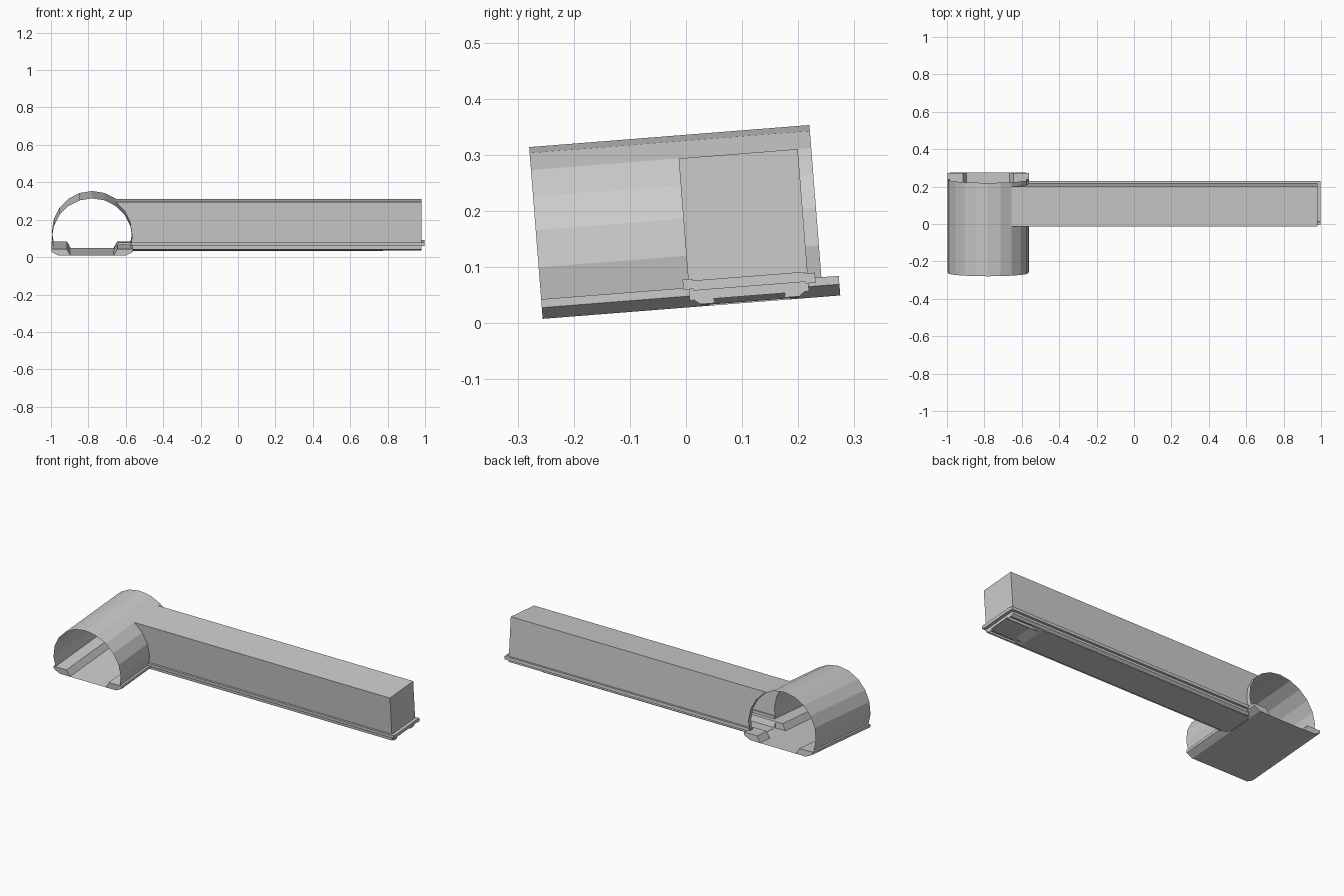
import bpy, math
from mathutils import Matrix, Vector

if "Cube" in bpy.data.objects:
    bpy.data.objects.remove(bpy.data.objects["Cube"])

TILT = Matrix.Rotation(math.radians(4.5), 3, 'X')   # whole model slopes up to the back
CX, CW, R = -0.78, 0.12, 0.215                      # tunnel arch centre and radius
V0, V1, V2, V3, BACK = -0.254, 0.01, 0.223, 0.247, 0.278
END = 0.98


def make(name, verts, faces):
    me = bpy.data.meshes.new(name)
    me.from_pydata([TILT @ Vector(v) for v in verts], [], faces)
    me.update()
    ob = bpy.data.objects.new(name, me)
    bpy.context.collection.objects.link(ob)
    return ob


def prism(name, pts, lo, hi, axis, base=True):
    """Extrude a profile: axis 'y' takes (x, w) points, axis 'x' takes (v, w)."""
    n = len(pts)
    if axis == 'y':
        verts = [(a, t, w) for t in (lo, hi) for a, w in pts]
    else:
        verts = [(t, a, w) for t in (lo, hi) for a, w in pts]
    faces = [(i, (i + 1) % n, n + (i + 1) % n, n + i) for i in range(n if base else n - 1)]
    faces += [tuple(range(n))[::-1], tuple(range(n, 2 * n))]
    return make(name, verts, faces)


# Arched tunnel shell, with the corridor doorway left open on the right
arc = [(CX + R * math.cos(math.radians(a)), CW + R * math.sin(math.radians(a)))
       for a in range(-18, 199, 18)]
arc[0], arc[-1] = (CX + 0.202, 0.04), (CX - 0.202, 0.04)
n = len(arc)
rings = [V0, V1, V2, V3]
faces = []
for r in range(3):
    for i in range(n - 1):
        if r == 1 and i < 4:
            continue
        faces.append((r * n + i, r * n + i + 1, (r + 1) * n + i + 1, (r + 1) * n + i))
make("tunnel_arch", [(x, v, w) for v in rings for x, w in arc], faces)

# Tunnel floor sheet
make("tunnel_floor", [(-0.96, V0, 0.028), (-0.60, V0, 0.028),
                      (-0.60, BACK, 0.028), (-0.96, BACK, 0.028)], [(0, 1, 2, 3)])

# Raised ledges along both sides, the right one broken at the doorway
ledge = [(-0.96, 0.028), (-0.998, 0.048), (-0.998, 0.063), (-0.915, 0.063), (-0.895, 0.028)]
mirrored = [(2 * CX - x, w) for x, w in reversed(ledge)]
prism("left_ledge", ledge, V0, BACK, 'y', False)
prism("right_ledge_front", mirrored, V0, 0.045, 'y', False)
prism("right_ledge_back", mirrored, 0.188, BACK, 'y', False)

# Corridor shell: two walls following the arch, roof and end wall
side = arc[:5] + [(END, arc[4][1]), (END, 0.04)]
m = len(side)
make("corridor_shell", [(x, v, w) for v in (V1, V2) for x, w in side],
     [tuple(range(m)), tuple(range(m, 2 * m))[::-1],
      (4, 5, m + 5, m + 4), (5, 6, m + 6, m + 5)])

# Corridor floor with a raised step at the far end
steps = [(-0.60, 0.030), (0.77, 0.030), (0.82, 0.045), (END, 0.045)]
make("corridor_floor", [(x, v, w) for v in (0.028, 0.205) for x, w in steps],
     [(i, i + 1, i + 5, i + 4) for i in range(3)])

# Corridor ledges
inner = [(0.028, 0.032), (V1, 0.046), (V1, 0.063), (0.045, 0.063), (0.055, 0.032)]
prism("corridor_ledge_front", inner, -0.60, END, 'x', False)
prism("corridor_ledge_back", [(V1 + V2 - v, w) for v, w in reversed(inner)],
      -0.60, END, 'x', False)

# Square rails along the outside of the corridor
for name, v, w in (("front_rail", 0.009, 0.069), ("back_rail", 0.227, 0.063)):
    h = 0.009
    prism(name, [(v - h, w - h), (v + h, w - h), (v + h, w + h), (v - h, w + h)],
          -0.575, 0.998, 'x')
prism("end_rail", [(END, 0.057), (0.998, 0.057), (0.998, 0.075), (END, 0.075)],
      0.018, 0.218, 'y')
